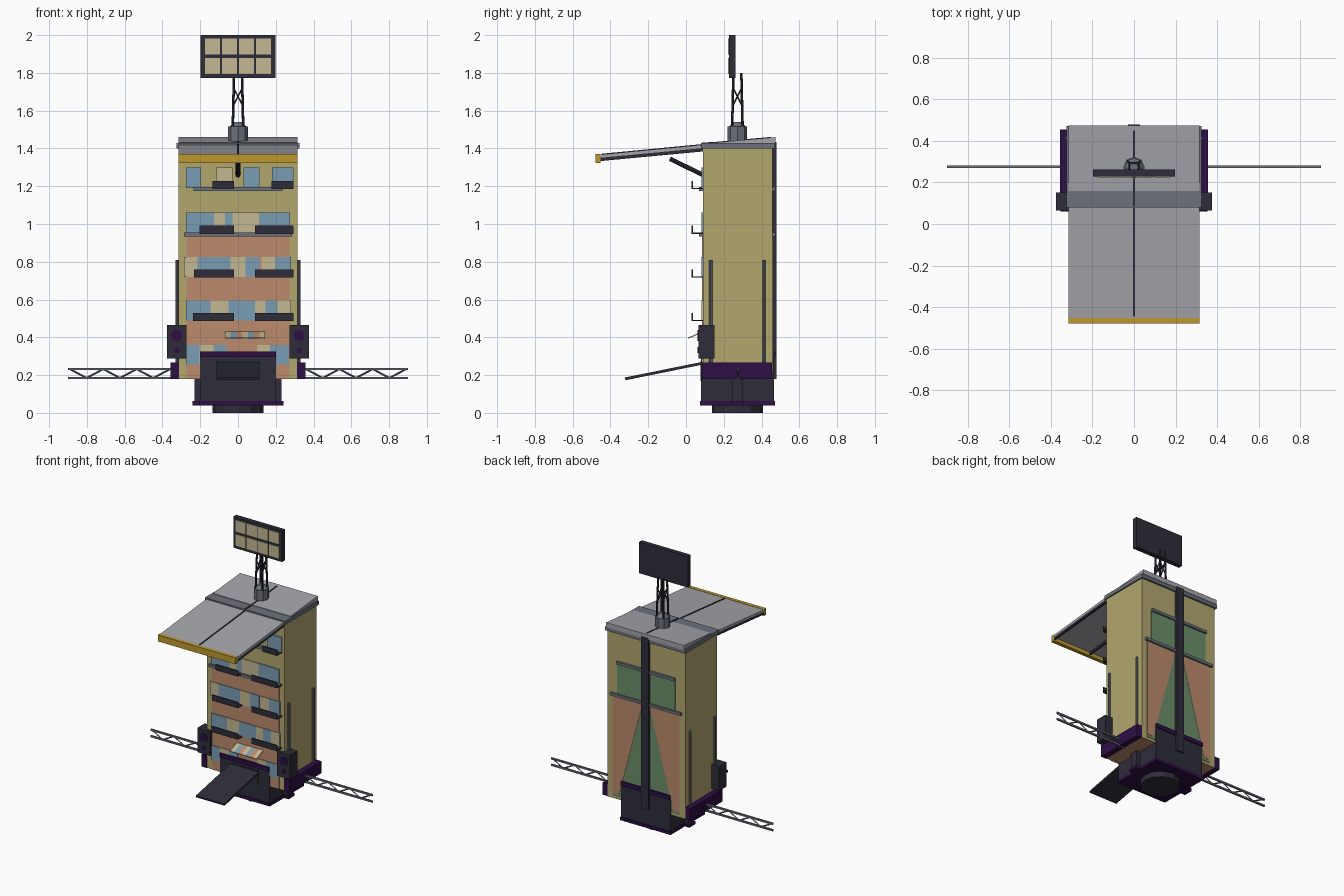
import bpy, bmesh, math
from mathutils import Vector

if "Cube" in bpy.data.objects:
    bpy.data.objects.remove(bpy.data.objects["Cube"])


def lin(c):
    c /= 255
    return c / 12.92 if c < 0.04045 else ((c + 0.055) / 1.055) ** 2.4


def mat(name, r, g, b):
    m = bpy.data.materials.new(name)
    m.diffuse_color = (lin(r), lin(g), lin(b), 1)
    m.use_nodes = True
    m.node_tree.nodes["Principled BSDF"].inputs["Base Color"].default_value = m.diffuse_color
    return m


KHAKI = mat("khaki wall", 178, 167, 111)
SALMON = mat("salmon paint", 188, 138, 108)
BLUE = mat("window blue", 122, 157, 181)
BEIGE = mat("pale beige", 196, 184, 146)
DARK = mat("dark metal", 46, 45, 58)
PURPLE = mat("deep purple", 46, 14, 70)
SLATE = mat("slate grey", 108, 113, 124)
ROOF = mat("light grey", 165, 166, 172)
YELLOW = mat("trim yellow", 190, 152, 48)
GREEN = mat("green paint", 108, 142, 106)


def finish(name, bm, m):
    bmesh.ops.recalc_face_normals(bm, faces=bm.faces)
    me = bpy.data.meshes.new(name)
    bm.to_mesh(me)
    bm.free()
    me.materials.append(m)
    ob = bpy.data.objects.new(name, me)
    bpy.context.collection.objects.link(ob)
    return ob


def prism(name, pts, axis, a, b, m):
    """Extrude a 2D outline: axis 0 takes (y,z) points, axis 1 takes (x,z)."""
    bm = bmesh.new()
    at = (lambda p, d: (d, *p)) if axis == 0 else (lambda p, d: (p[0], d, p[1]))
    lo = [bm.verts.new(at(p, a)) for p in pts]
    hi = [bm.verts.new(at(p, b)) for p in pts]
    bm.faces.new(lo)
    bm.faces.new(hi)
    for i in range(len(pts)):
        j = (i + 1) % len(pts)
        bm.faces.new((lo[i], lo[j], hi[j], hi[i]))
    return finish(name, bm, m)


def box(name, x0, x1, y0, y1, z0, z1, m):
    return prism(name, [(y0, z0), (y1, z0), (y1, z1), (y0, z1)], 0, x0, x1, m)


def cyl(name, p0, p1, r, m, n=8, r2=None):
    p0, p1 = Vector(p0), Vector(p1)
    bm = bmesh.new()
    bmesh.ops.create_cone(bm, cap_ends=True, segments=n, radius1=r,
                          radius2=r if r2 is None else r2, depth=(p1 - p0).length)
    ob = finish(name, bm, m)
    ob.location = (p0 + p1) / 2
    ob.rotation_euler = (p1 - p0).to_track_quat('Z', 'Y').to_euler()
    return ob


# Main tower block, with the underside painted
wall = box("tower_block", -.315, .315, .09, .458, .18, 1.405, KHAKI)
wall.data.materials.append(SALMON)
for f in wall.data.polygons:
    if f.normal.z < -.5:
        f.material_index = 1

# Base plinth, rim, turntable foot and trim beams
box("base_plinth", -.2, .2, .08, .466, .05, .31, DARK)
box("base_rim", -.205, .205, .075, .472, .04, .062, PURPLE)
cyl("turntable_foot", (0, .273, 0), (0, .273, .045), .135, DARK, 12)
box("front_trim_beam", -.2, .2, .07, .1, .295, .325, PURPLE)
box("back_trim_beam", -.2, .2, .45, .474, .295, .325, PURPLE)
box("entry_panel", -.11, .11, .076, .08, .17, .275, DARK)
prism("ramp", [(.085, .255), (.085, .27), (-.325, .187), (-.32, .173)], 0, -.115, .115, DARK)

# Mirrored side parts
for s in (-1, 1):
    def sbox(name, a, b, *rest):
        return box(name, min(s * a, s * b), max(s * a, s * b), *rest)
    sbox("side_bracket", .19, .23, .245, .3, .05, .18, DARK)
    sbox("side_bracket_rim", .19, .242, .238, .307, .04, .062, PURPLE)
    sbox("side_skirt", .313, .357, .085, .456, .18, .268, PURPLE)
    for y in (.13, .413):
        cyl("drain_pipe", (s * .323, y, .268), (s * .323, y, .81), .009, SLATE)
    # Speaker with two cones
    sbox("speaker", .272, .376, .066, .152, .287, .465, DARK)
    for z, r in ((.41, .03), (.332, .016)):
        cyl("speaker_cone", (s * .324, .066, z), (s * .324, .06, z), r, PURPLE, 12)
    # Truss arm
    for z in (.185, .232):
        box("truss_rail", min(s * .3, s * .9), max(s * .3, s * .9), .269, .281, z - .006, z + .006, SLATE)
    n = 6
    for i in range(n):
        za, zb = (.185, .232) if i % 2 else (.232, .185)
        xa, xb = .36 + .53 * i / n, .36 + .53 * (i + 1) / n
        cyl("truss_brace", (s * xa, .275, za), (s * xb, .275, zb), .005, SLATE, 4)

# Painted front wall
box("front_paint", -.273, .272, .086, .09, .18, .935, SALMON)

# Windows by floor: (start, end, is blue) in hundredths of a unit
floors = [
    (1.19, 1.30, [(-27.5, -19.5, 1), (-11.5, -3, 0), (3, 11.5, 1), (18, 29.5, 1)]),
    (.95, 1.06, [(-27.5, -12.7, 1), (-12.7, -7, 0), (-7, -3, 1), (-3, 11, 0), (11, 27.5, 1)]),
    (.72, .825, [(-28.5, -21.5, 0), (-21.5, -4, 1), (-4, 4, 0), (4, 11.5, 1), (12.5, 19.5, 0), (19.5, 28, 1)]),
    (.49, .595, [(-27.5, -14.5, 1), (-14.5, -5, 0), (-5, 9, 1), (9, 14.5, 0), (14.5, 21, 1), (21, 28, 0)]),
    (.255, .36, [(-27.5, -20.5, 1), (-20.5, -13, 0), (-13, -6, 1), (10, 17, 0), (17, 27, 1)]),
]
for z0, z1, wins in floors:
    for a, b, blue in wins:
        box("window", a / 100, b / 100, .081, .09, z0, z1, BLUE if blue else BEIGE)

# Balconies: thin floor and front guard
for z, left in ((1.185, -.135), (.948, -.205), (.717, -.232), (.486, -.237)):
    for x0, x1 in ((left, -.022), (.178 if z > 1.1 else .09, .295)):
        box("balcony_floor", x0, x1, .03, .09, z, z + .006, DARK)
        box("balcony_guard", x0, x1, .03, .037, z, z + .043, DARK)

# Floor ledges front and back
for z, w in ((1.185, .235), (.945, .287)):
    box("front_ledge", -w, w, .068, .09, z - .01, z + .01, SLATE)
    box("back_ledge", -w, w, .456, .474, z - .01, z + .01, SLATE)

# Striped entrance awning
for i in range(7):
    x = -.07 + .0305 * i
    prism("striped_awning", [(.09, .427), (.09, .433), (.01, .398), (.01, .392)], 0, x, x + .0305,
          (BEIGE, BLUE, SALMON)[i % 3])

# Painted back wall and its spine
box("back_paint_upper", -.235, .235, .456, .461, .93, 1.18, GREEN)
box("back_paint_lower", -.27, .27, .456, .461, .2, .94, GREEN)
for s in (-1, 1):
    prism("back_paint_wedge", [(s * .03, .93), (s * .27, .93), (s * .27, .22), (s * .22, .22)],
          1, .458, .463, SALMON)
box("back_spine", -.03, .03, .455, .479, .18, 1.435, DARK)

# Roof slab, sloped rear panel and long front canopy
box("roof_slab", -.325, .325, .08, .472, 1.4, 1.428, SLATE)
prism("rear_roof_panel", [(.16, 1.425), (.475, 1.425), (.475, 1.46), (.16, 1.432)], 0, -.315, .315, ROOF)
prism("canopy_panel", [(.09, 1.402), (.09, 1.42), (-.46, 1.367), (-.46, 1.35)], 0, -.315, .315, ROOF)
for x in (-.308, 0, .308):
    prism("canopy_rail", [(.09, 1.384), (.09, 1.403), (-.455, 1.351), (-.455, 1.333)], 0, x - .007, x + .007, DARK)
box("canopy_fascia", -.316, .316, -.478, -.452, 1.323, 1.37, YELLOW)
prism("canopy_seam", [(.085, 1.415), (.085, 1.423), (-.445, 1.372), (-.445, 1.364)], 0, -.005, .005, DARK)
prism("roof_seam", [(.085, 1.425), (.45, 1.45), (.45, 1.461), (.16, 1.435), (.085, 1.431)], 0, -.005, .005, DARK)
cyl("canopy_strut", (0, -.085, 1.345), (0, .1, 1.255), .012, DARK)

# Roof mast: drum, cap, four legs and cross braces
cy = .272
cyl("mast_drum", (0, cy, 1.425), (0, cy, 1.515), .052, SLATE)
cyl("mast_drum_cap", (0, cy, 1.515), (0, cy, 1.54), .045, SLATE, 8, .02)
c = [(-1, -1), (1, -1), (1, 1), (-1, 1)]
for i, (a, b) in enumerate(c):
    d, e = c[(i + 1) % 4]
    q = .023
    cyl("mast_leg", (a * .028, cy + b * .028, 1.5), (a * .021, cy + b * .021, 1.8), .007, DARK, 6)
    for z0, z1 in ((1.63, 1.72), (1.72, 1.63)):
        cyl("mast_brace", (a * q, cy + b * q, z0), (d * q, cy + e * q, z1), .004, DARK, 4)

# Floodlight board with eight lamp panels
box("light_board", -.198, .198, .228, .262, 1.772, 2.0, DARK)
for x in (-.135, -.045, .045, .135):
    for z in (1.94, 1.836):
        box("lamp_panel", x - .041, x + .041, .223, .23, z - .042, z + .042, BEIGE)
